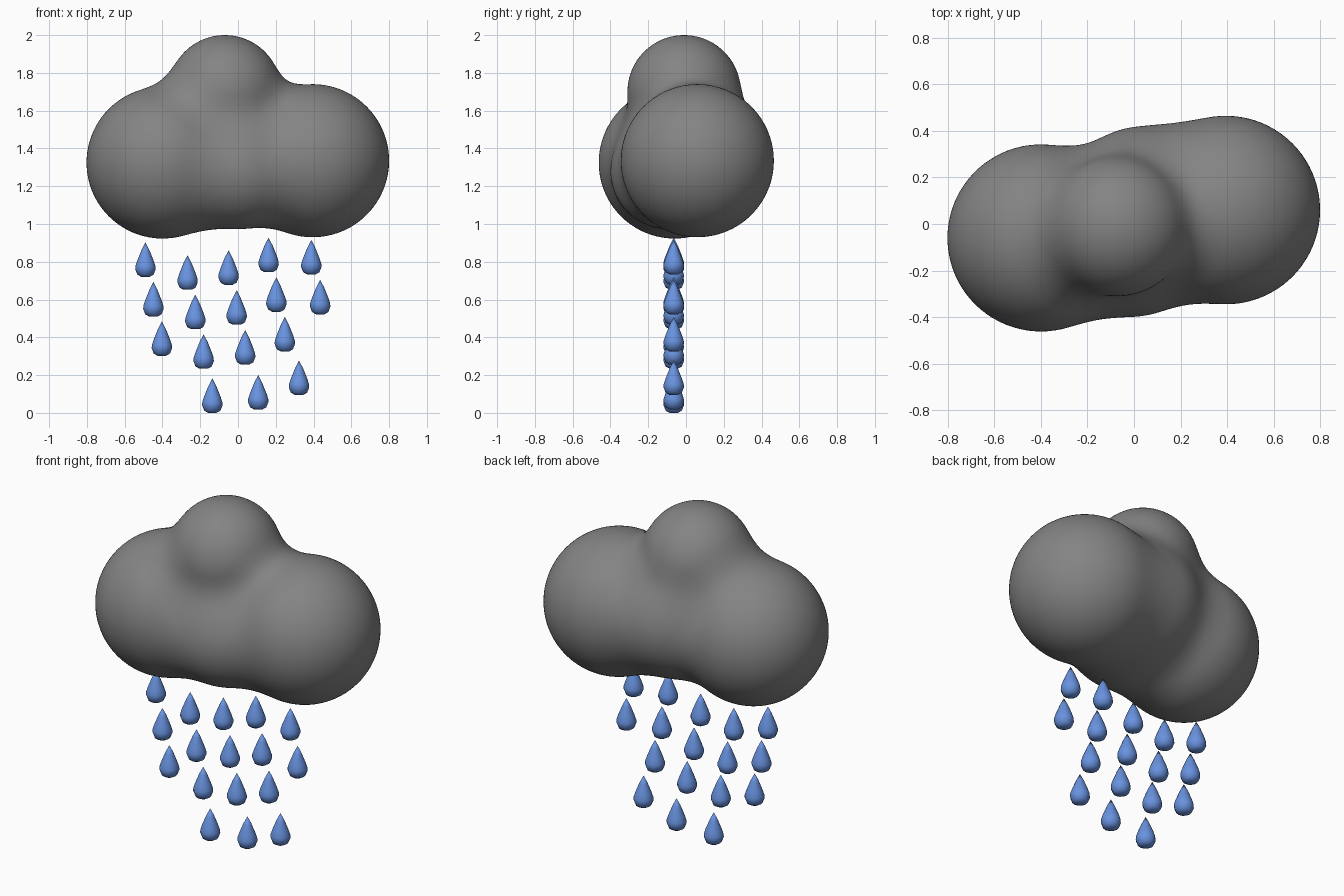
import bpy, bmesh, math
from mathutils import Vector

if "Cube" in bpy.data.objects:
    bpy.data.objects.remove(bpy.data.objects["Cube"])


def material(name, rgb):
    m = bpy.data.materials.new(name)
    m.diffuse_color = (*rgb, 1)
    m.use_nodes = True
    m.node_tree.nodes["Principled BSDF"].inputs["Base Color"].default_value = m.diffuse_color
    return m


grey = material("storm grey", (0.23, 0.23, 0.23))
blue = material("rain blue", (0.14, 0.29, 0.74))


def finish(bm, name, mat, angle):
    bmesh.ops.recalc_face_normals(bm, faces=bm.faces)
    me = bpy.data.meshes.new(name)
    bm.to_mesh(me)
    bm.free()
    me.materials.append(mat)
    ob = bpy.data.objects.new(name, me)
    bpy.context.collection.objects.link(ob)
    bpy.ops.object.select_all(action='DESELECT')
    ob.select_set(True)
    bpy.context.view_layer.objects.active = ob
    bpy.ops.object.shade_smooth_by_angle(angle=math.radians(angle))
    return ob


# Cloud puffs: centre and radius
puffs = [
    (Vector((0.395, 0.06, 1.335)), 0.405),
    (Vector((-0.40, -0.06, 1.325)), 0.402),
    (Vector((-0.07, -0.01, 1.70)), 0.30),
    (Vector((0.0, -0.10, 1.275)), 0.295),
    (Vector((0.03, 0.12, 1.36)), 0.295),
]
BLEND = 0.16


def distance(p):
    # smooth union of all the puffs
    d = 10.0
    for c, r in puffs:
        e = (p - c).length - r
        h = max(BLEND - abs(d - e), 0) / BLEND
        d = min(d, e) - h * h * BLEND / 4
    return d


# Cloud: a fine sphere shrunk from outside onto the blended puffs
bm = bmesh.new()
bmesh.ops.create_icosphere(bm, subdivisions=6, radius=1)
centre = Vector((0, 0, 1.38))
for v in bm.verts:
    ray = v.co.normalized()
    t = 1.1
    for _ in range(40):
        d = distance(centre + ray * t)
        t -= d
        if abs(d) < 0.0005:
            break
    v.co = centre + ray * t
finish(bm, "cloud", grey, 60)

# Raindrops: x and lowest z, row by row
drops = [
    (-0.49, 0.72), (-0.267, 0.652), (-0.05, 0.678), (0.162, 0.745), (0.388, 0.733),
    (-0.448, 0.51), (-0.226, 0.443), (-0.007, 0.467), (0.203, 0.535), (0.435, 0.522),
    (-0.403, 0.302), (-0.182, 0.234), (0.038, 0.256), (0.248, 0.325),
    (-0.136, 0.0), (0.107, 0.018), (0.323, 0.095),
]
profile = [(0.022, 0.0), (0.043, 0.012), (0.054, 0.04), (0.053, 0.057),
           (0.044, 0.085), (0.022, 0.14)]
SIDES = 12
for i, (x, z) in enumerate(drops):
    bm = bmesh.new()
    rings = [[bm.verts.new((x + r * math.cos(k * math.tau / SIDES),
                            -0.065 + r * math.sin(k * math.tau / SIDES), z + h))
              for k in range(SIDES)] for r, h in profile]
    tip = bm.verts.new((x, -0.065, z + 0.183))
    bm.faces.new(rings[0])
    for k in range(SIDES):
        n = (k + 1) % SIDES
        for a, b in zip(rings, rings[1:]):
            bm.faces.new((a[k], a[n], b[n], b[k]))
        bm.faces.new((rings[-1][k], rings[-1][n], tip))
    finish(bm, f"raindrop_{i + 1}", blue, 40)
